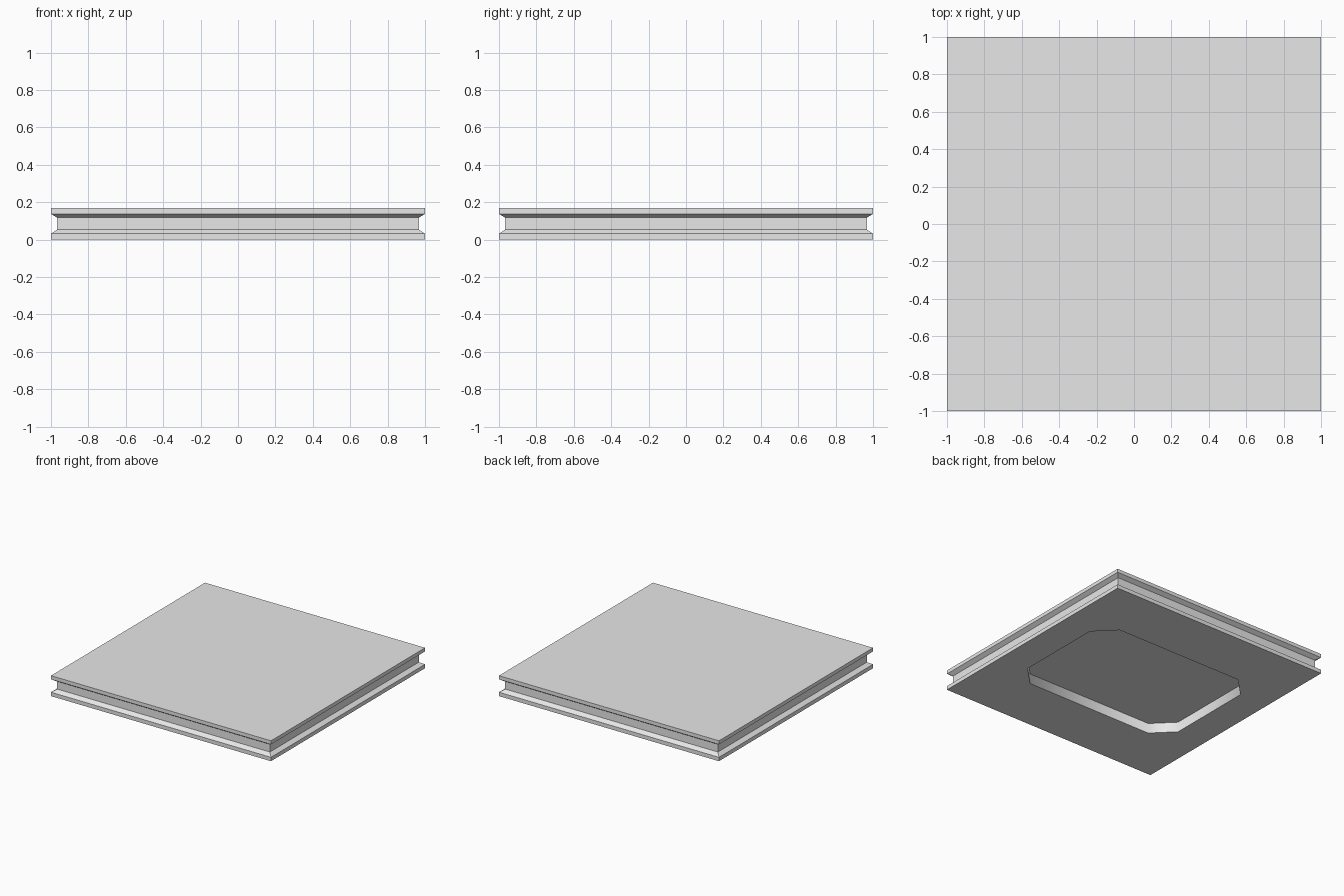
import bpy, bmesh

cube = bpy.data.objects.get("Cube")
if cube:
    bpy.data.objects.remove(cube, do_unlink=True)

# Material
grey = bpy.data.materials.new("light_grey")
grey.use_nodes = True
colour = (0.8, 0.8, 0.8, 1)
grey.diffuse_color = colour
grey.node_tree.nodes["Principled BSDF"].inputs["Base Color"].default_value = colour

CORNERS = [(-1, -1), (1, -1), (1, 1), (-1, 1)]
bm = bmesh.new()


def square_ring(half, z):
    return [bm.verts.new((sx * half, sy * half, z)) for sx, sy in CORNERS]


def chamfered_ring(hx, hy, cut, z):
    """Two vertices per corner, running the same way round as CORNERS."""
    ring = []
    for sx, sy in CORNERS:
        pair = [(sx * hx, sy * (hy - cut)), (sx * (hx - cut), sy * hy)]
        if sx * sy < 0:
            pair.reverse()
        ring += [bm.verts.new((x, y, z)) for x, y in pair]
    return ring


def join(a, b):
    n = len(a)
    return [bm.faces.new((a[i], a[(i + 1) % n], b[(i + 1) % n], b[i])) for i in range(n)]


# Grooved edge profile, swept round the square
profile = [(1, 0), (1, 0.032), (0.967, 0.054), (0.967, 0.117), (1, 0.138), (1, 0.168)]
rings = [square_ring(half, z) for half, z in profile]
for lower, upper in zip(rings, rings[1:]):
    join(lower, upper)
bm.faces.new(rings[-1])

# Chamfered recess in the underside
rim = chamfered_ring(0.74, 0.525, 0.16, 0)
floor = chamfered_ring(0.74, 0.525, 0.16, 0.083)
for wall in join(rim, floor):
    wall.smooth = True
bm.faces.new(floor)

# Underside around the recess
base = rings[0]
for i in range(4):
    j = (i + 1) % 4
    bm.faces.new((base[i], rim[2 * i], rim[2 * i + 1]))
    bm.faces.new((base[i], rim[2 * i + 1], rim[2 * j], base[j]))

bmesh.ops.recalc_face_normals(bm, faces=bm.faces)
mesh = bpy.data.meshes.new("grooved_slab")
bm.to_mesh(mesh)
bm.free()
mesh.materials.append(grey)
slab = bpy.data.objects.new("grooved_slab", mesh)
bpy.context.collection.objects.link(slab)
